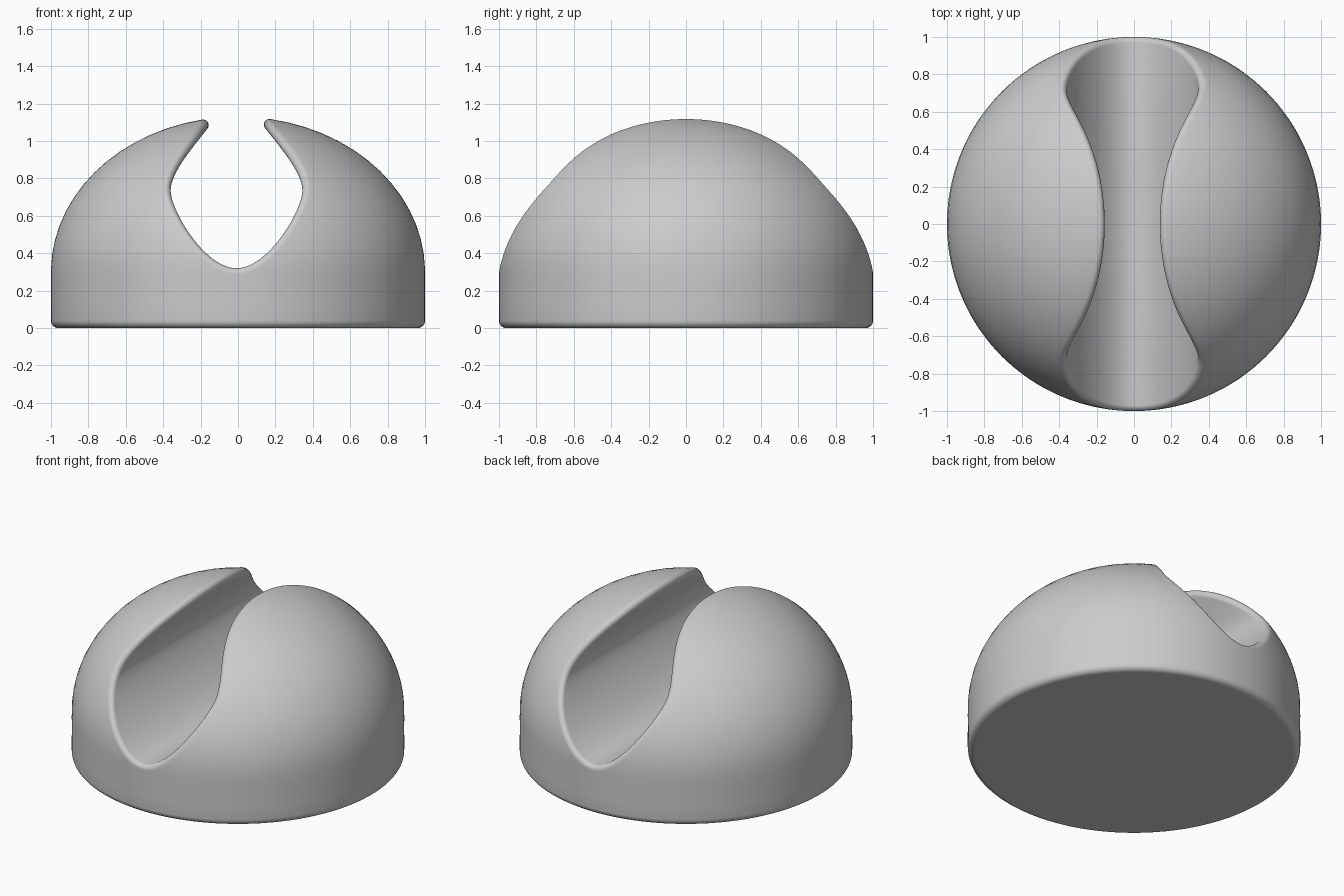
import bpy, bmesh, math
from mathutils import Vector

cube = bpy.data.objects.get("Cube")
if cube:
    bpy.data.objects.remove(cube, do_unlink=True)

SHOULDER, RISE = 0.30, 0.83      # top of the straight wall, height of the dome above it
FILLET, BASE_ROUND = 0.03, 0.04  # rounded channel rim, rounded foot
SHIFT = -0.008                   # sideways offset of the channel
K, RINGS, ARC = 56, 16, 8        # points per rim quarter, dome rings, fillet steps

# Half profile of the channel: floor to widest point, widest point to lip
CURVES = [[Vector(p) for p in ((0, 0.32), (0.17, 0.32), (0.352, 0.63), (0.352, 0.735))],
          [Vector(p) for p in ((0.352, 0.735), (0.352, 0.83), (0.24, 0.96), (0.12, 1.11))]]


def profile(u):
    """Point and unit tangent of the half profile, u from 0 to 2."""
    a, b, c, d = CURVES[0] if u < 1 else CURVES[1]
    t = u if u < 1 else u - 1
    s = 1 - t
    point = a * s**3 + b * 3 * s * s * t + c * 3 * s * t * t + d * t**3
    tangent = (b - a) * s * s + (c - b) * 2 * s * t + (d - c) * t * t
    return point, tangent.normalized()


def fillet_centre(u, side):
    """Centre of the rolling rim fillet, its squared depth, and the channel normal."""
    p, t = profile(u)
    normal = Vector((-t.y * side, 0, t.x))
    centre = Vector((p.x * side + SHIFT, 0, p.y)) - normal * FILLET
    lift = max(0, centre.z - SHOULDER) / (RISE - FILLET)
    depth2 = (1 - FILLET)**2 * (1 - lift * lift) - centre.x**2
    return centre, depth2, normal


def lip_parameter(side):
    """Profile parameter where the rim reaches the middle of the dome."""
    low, high = 1.0, 2.0
    for _ in range(40):
        mid = (low + high) / 2
        if fillet_centre(mid, side)[1] > 0:
            low = mid
        else:
            high = mid
    return low


def flatten(p):
    """Unroll a point of the outer skin onto a plane around the dome's pole."""
    flat = Vector((p.x, p.y))
    if p.z > SHOULDER:
        rho = math.pi / 2 - math.atan2((p.z - SHOULDER) / RISE, flat.length)
    else:
        rho = math.pi / 2 + SHOULDER - p.z
    return flat.normalized() * rho


def unflatten(q):
    """Roll a plane point back onto the outer skin."""
    rho, d = q.length, q.normalized()
    if rho < math.pi / 2:
        r = math.sin(rho)
        return Vector((d.x * r, d.y * r, SHOULDER + RISE * math.cos(rho)))
    return Vector((d.x, d.y, SHOULDER + math.pi / 2 - rho))


def rim_station(i, side, face, lip):
    """Fillet arc from the channel wall to the outer skin."""
    u = lip * math.sin(i / K * math.pi / 2)
    centre, depth2, inner = fillet_centre(u, side)
    centre.y = face * math.sqrt(max(0, depth2)) if i < K else 0
    outer = Vector((centre.x, centre.y, max(0, centre.z - SHOULDER) / RISE**2)).normalized()
    angle = inner.angle(outer)
    arc = []
    for k in range(ARC + 1):
        a = angle * k / ARC
        n = (inner * math.sin(angle - a) + outer * math.sin(a)) / math.sin(angle)
        arc.append(centre + n * FILLET)
    return arc


# Closed rim: right front, right back, left back, left front
right, left = lip_parameter(1), lip_parameter(-1)
stations = [rim_station(i, 1, -1, right) for i in range(K + 1)]
stations += [rim_station(i, 1, 1, right) for i in range(K - 1, -1, -1)]
stations += [rim_station(i, -1, 1, left) for i in range(1, K + 1)]
stations += [rim_station(i, -1, -1, left) for i in range(K - 1, 0, -1)]
N = len(stations)

bm = bmesh.new()
columns = []
for j, arc in enumerate(stations):
    theta = -math.pi / 2 + 2 * math.pi * j / N
    heading = Vector((math.cos(theta), math.sin(theta)))
    points = arc[:-1]
    # Outer skin from the rim down to the wall
    start = flatten(arc[-1])
    end = heading * (math.pi / 2 + SHOULDER - 0.12)
    points += [unflatten(start.lerp(end, k / RINGS)) for k in range(RINGS + 1)]
    # Rounded foot
    for k in range(7):
        a = math.pi / 2 * k / 6
        r = 1 - BASE_ROUND * (1 - math.cos(a))
        points.append(Vector((heading.x * r, heading.y * r, BASE_ROUND * (1 - math.sin(a)))))
    columns.append([bm.verts.new(p) for p in points])

# Rim, dome, wall and foot
for j in range(N):
    a, b = columns[j], columns[(j + 1) % N]
    for k in range(len(a) - 1):
        bm.faces.new((a[k], b[k], b[k + 1], a[k + 1]))

# Channel surface, joining the front rim to the back rim
for first in (0, 2 * K):
    for j in range(first, first + K):
        ring = [columns[n % N][0] for n in (j, j + 1, 2 * K - j - 1, 2 * K - j)]
        bm.faces.new(list(dict.fromkeys(ring)))

for f in bm.faces:
    f.smooth = True

# Flat underside
underside = bm.faces.new([c[-1] for c in columns])
underside.smooth = False
bmesh.ops.recalc_face_normals(bm, faces=bm.faces[:])

mesh = bpy.data.meshes.new("slotted_dome")
bm.to_mesh(mesh)
bm.free()
dome = bpy.data.objects.new("slotted_dome", mesh)
bpy.context.collection.objects.link(dome)

grey = bpy.data.materials.new("light_grey")
grey.use_nodes = True
colour = (0.6, 0.6, 0.6, 1)
grey.diffuse_color = colour
grey.node_tree.nodes["Principled BSDF"].inputs["Base Color"].default_value = colour
mesh.materials.append(grey)
